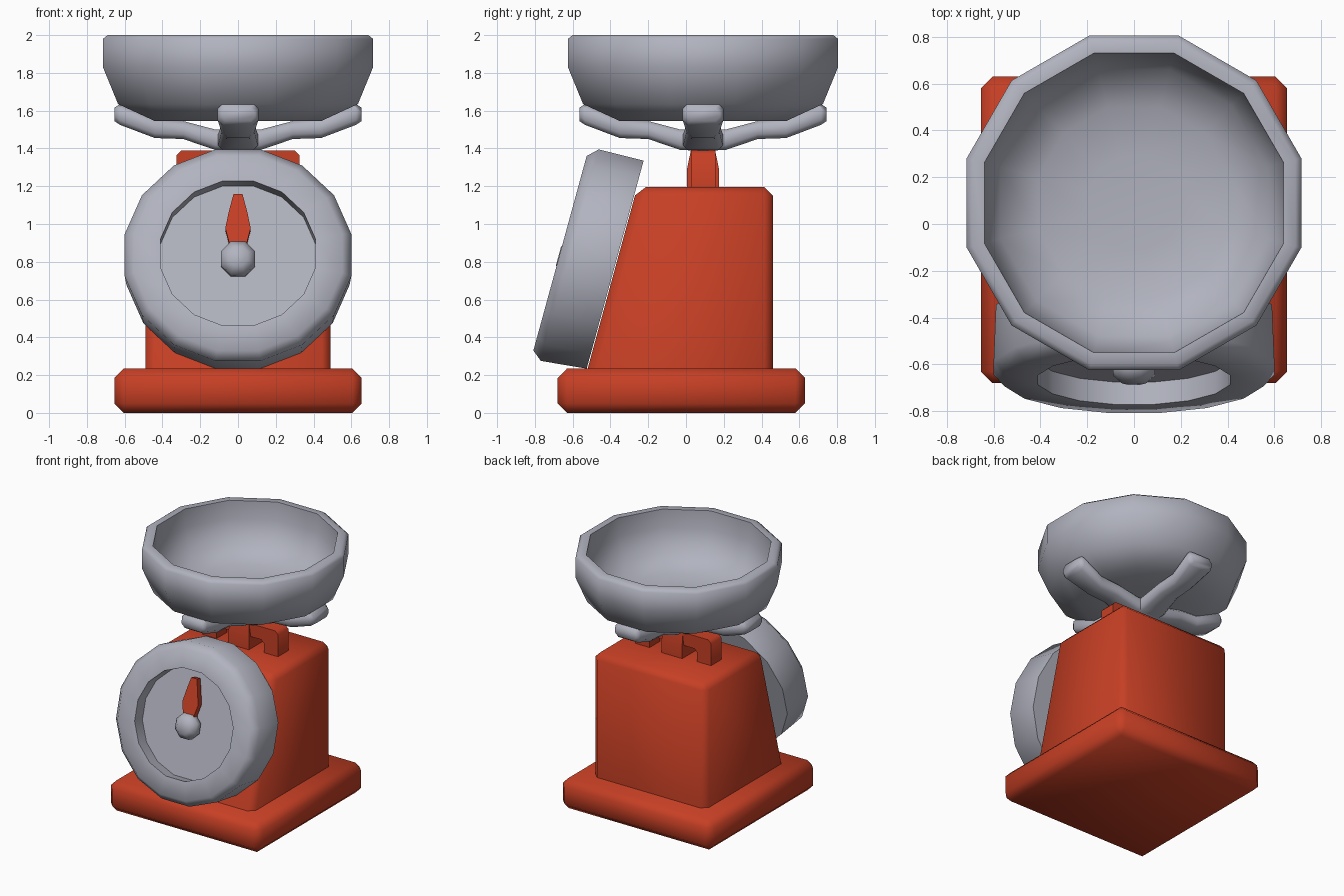
import bpy, bmesh, math
from mathutils import Vector, Matrix

if "Cube" in bpy.data.objects:
    bpy.data.objects.remove(bpy.data.objects["Cube"])


def material(name, rgb):
    m = bpy.data.materials.new(name)
    m.diffuse_color = (*rgb, 1)
    m.use_nodes = True
    m.node_tree.nodes["Principled BSDF"].inputs["Base Color"].default_value = m.diffuse_color
    return m


RED = material("red_enamel", (0.57, 0.05, 0.018))
GREY = material("light_grey_metal", (0.44, 0.45, 0.52))


def finish(bm, name, mat, bevel=0, keep=None, angle=52, matrix=None):
    """Bevel, shade and link a bmesh."""
    bmesh.ops.recalc_face_normals(bm, faces=bm.faces[:])
    if bevel:
        edges = [e for e in bm.edges
                 if e.calc_face_angle(0) > 0.6 and (keep is None or keep(e))]
        bmesh.ops.bevel(bm, geom=edges, offset=bevel, segments=1,
                        affect='EDGES', clamp_overlap=True)
    bmesh.ops.recalc_face_normals(bm, faces=bm.faces[:])
    for f in bm.faces:
        f.smooth = True
    for e in bm.edges:
        e.smooth = e.calc_face_angle(0) < math.radians(angle)
    me = bpy.data.meshes.new(name)
    bm.to_mesh(me)
    bm.free()
    me.materials.append(mat)
    ob = bpy.data.objects.new(name, me)
    if matrix is not None:
        ob.matrix_world = matrix
    bpy.context.collection.objects.link(ob)
    return ob


def loft(rings):
    """Skin a list of equal rings and cap both ends."""
    bm = bmesh.new()
    vs = [[bm.verts.new(p) for p in r] for r in rings]
    n = len(vs[0])
    for a, b in zip(vs, vs[1:]):
        for i in range(n):
            j = (i + 1) % n
            bm.faces.new((a[i], a[j], b[j], b[i]))
    bm.faces.new(vs[0])
    bm.faces.new(vs[-1])
    return bm


def prism_x(profile, x0, x1):
    """Extrude a (y, z) profile along x."""
    return loft([[(x, y, z) for y, z in profile] for x in (x0, x1)])


def ring(n, apothem, z):
    """Flat-sided ring with a flat facing each axis."""
    r = apothem / math.cos(math.pi / n)
    return [Vector((r * math.cos(math.tau * (i + .5) / n),
                    r * math.sin(math.tau * (i + .5) / n), z)) for i in range(n)]


# Base slab
finish(prism_x([(-.68, 0), (.63, 0), (.63, .235), (-.68, .235)], -.655, .655),
       "base", RED, bevel=.05)

# Body with sloping front
finish(prism_x([(-.53, .2), (.46, .2), (.46, 1.195), (-.258, 1.195)], -.49, .49),
       "body", RED, bevel=.045,
       keep=lambda e: max(v.co.z for v in e.verts) > .5)

# Bridge that carries the bowl support
bridge = [(-.325, 1.17), (-.325, 1.365), (-.3, 1.39), (.3, 1.39), (.325, 1.365),
          (.325, 1.17), (.205, 1.17), (.205, 1.265), (.18, 1.29),
          (-.18, 1.29), (-.205, 1.265), (-.205, 1.17)]
finish(loft([[(x, y, z) for x, z in bridge] for y in (.028, .155)]), "bridge", RED)
post = [(.075, .062, 1.4), (.09, .085, 1.29), (.09, .085, 1.18)]
finish(loft([[(-x, .09 - y, z), (x, .09 - y, z), (x, .09 + y, z), (-x, .09 + y, z)]
             for x, y, z in post]), "centre_post", RED)

# Tilted dial housing with recessed face
UP = Vector((0, .264, .964))
OUT = Vector((0, -.964, .264))


def dial_ring(y, z, rx):
    return [Vector((p.x, y, z)) + UP * (p.y * .968) for p in ring(16, rx, 0)]


finish(loft([dial_ring(-.375, .785, .59), dial_ring(-.615, .835, .6),
             dial_ring(-.667, .845, .552), dial_ring(-.667, .845, .41),
             dial_ring(-.571, .818, .41)]), "dial_housing", GREY)

# Dial frame: local x right, y up the face, z outwards
frame = Matrix.Translation((0, -.571, .802)) @ Matrix(
    ((1, 0, 0), (0, UP.y, OUT.y), (0, UP.z, OUT.z))).to_4x4()

# Needle
half = [(.048, 0), (.048, .09), (.067, .165), (.05, .25), (.024, .352)]
outline = half + [(-x, y) for x, y in reversed(half)]
finish(loft([[(x, y, z) for x, y in outline] for z in (.02, .065)]),
       "needle", RED, matrix=frame)

# Needle hub
finish(loft([ring(8, .06, -.01), ring(8, .09, .025), ring(8, .09, .07),
             ring(8, .052, .108)]), "needle_hub", GREY, matrix=frame)

# Cross-shaped support, four cranked arms: (radius, bottom, top, half width)
stations = [(0, 1.39, 1.5, .105), (.12, 1.392, 1.5, .105), (.29, 1.45, 1.545, .09),
            (.44, 1.455, 1.56, .085), (.625, 1.525, 1.635, .108),
            (.655, 1.545, 1.615, .09)]
for k, side in enumerate(("right", "back", "left", "front")):
    rings = []
    for r, lo, hi, w in stations:
        c = .025
        rings.append([(r, -w, lo + c), (r, -w + c, lo), (r, w - c, lo), (r, w, lo + c),
                      (r, w, hi - c), (r, w - c, hi), (r, -w + c, hi), (r, -w, hi - c)])
    finish(loft(rings), "support_arm_" + side, GREY,
           matrix=Matrix.Translation((0, .09, 0)) @ Matrix.Rotation(k * math.pi / 2, 4, 'Z'))

# Weighing bowl, outside then inside: (apothem, z)
bowl = [(.2, 1.545), (.44, 1.545), (.635, 1.635), (.715, 1.83), (.715, 1.98),
        (.69, 2.0), (.64, 2.0), (.635, 1.86), (.57, 1.69), (.41, 1.61), (.2, 1.59)]
finish(loft([ring(12, r, z) for r, z in bowl]), "bowl", GREY, angle=60,
       matrix=Matrix.Translation((0, .09, 0)))
